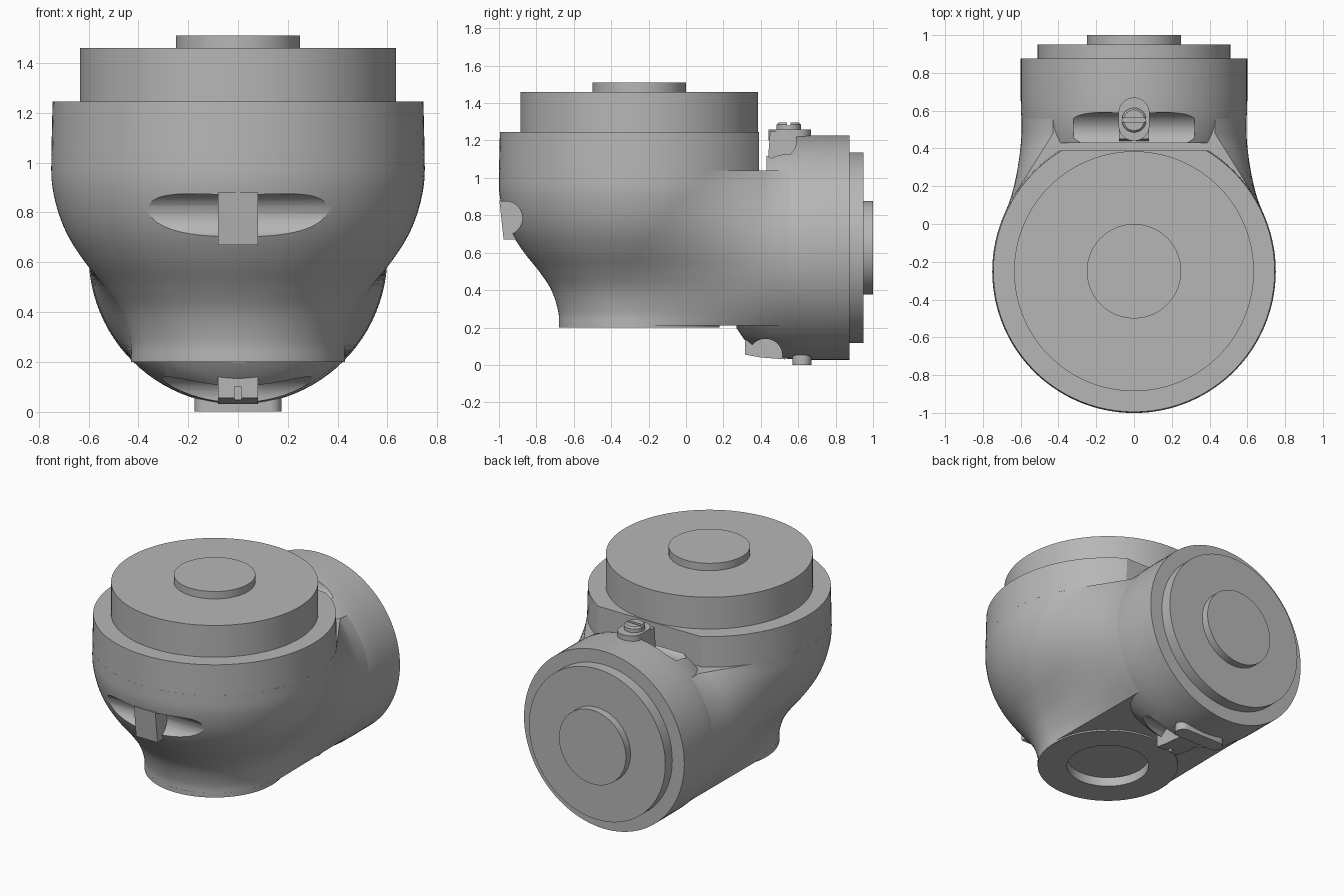
import bpy, bmesh
from math import pi, sin, cos, sqrt, acos, atan2, radians
from mathutils import Matrix, Vector

cube = bpy.data.objects.get("Cube")
if cube:
    bpy.data.objects.remove(cube, do_unlink=True)

grey = bpy.data.materials.new("casting grey")
grey.use_nodes = True
grey.diffuse_color = (0.47, 0.47, 0.47, 1)
grey.node_tree.nodes["Principled BSDF"].inputs["Base Color"].default_value = (0.47, 0.47, 0.47, 1)

AXIS_Y = -0.25   # vertical axis of the main housing
AXIS_Z = 0.627   # horizontal axis of the rear housing
UPRIGHT = Matrix.Translation((0, AXIS_Y, 0))
REARWARD = Matrix.Translation((0, 0, AXIS_Z)) @ Matrix.Rotation(-pi / 2, 4, 'X')


def loft(name, rings, matrix=None):
    """Skin a list of equal closed rings and cap both ends."""
    bm = bmesh.new()
    loops = [[bm.verts.new(p) for p in ring] for ring in rings]
    n = len(loops[0])
    for a, b in zip(loops, loops[1:]):
        for i in range(n):
            j = (i + 1) % n
            bm.faces.new((a[i], a[j], b[j], b[i]))
    bm.faces.new(loops[0][::-1])
    bm.faces.new(loops[-1])
    if matrix:
        bm.transform(matrix)
    bmesh.ops.recalc_face_normals(bm, faces=bm.faces)
    mesh = bpy.data.meshes.new(name)
    bm.to_mesh(mesh)
    bm.free()
    mesh.materials.append(grey)
    ob = bpy.data.objects.new(name, mesh)
    bpy.context.collection.objects.link(ob)
    return ob


def lathe(name, profile, matrix, sides=96):
    """Turn (height, radius) pairs about the local z axis."""
    turns = [2 * pi * i / sides for i in range(sides)]
    return loft(name, [[(r * cos(t), r * sin(t), h) for t in turns] for h, r in profile], matrix)


def prism(name, outline, half_width):
    """Extrude a (y, z) outline across x."""
    return loft(name, [[(x, y, z) for y, z in outline] for x in (-half_width, half_width)])


def box(name, low, high):
    (x0, y0, z0), (x1, y1, z1) = low, high
    return loft(name, [[(x0, y0, z), (x1, y0, z), (x1, y1, z), (x0, y1, z)] for z in (z0, z1)])


def rod(name, y, z, radius, half_width):
    arc = [2 * pi * i / 48 for i in range(48)]
    return prism(name, [(y + radius * cos(t), z + radius * sin(t)) for t in arc], half_width)


def slab(name, center_y, half_x, half_y, z0, z1):
    """Plate with rounded ends along its longer direction."""
    r = min(half_x, half_y)
    pts = []
    for i in range(32):
        t = 2 * pi * (i + 0.5) / 32
        dx = (half_x - r) * (1 if cos(t) > 0 else -1)
        dy = (half_y - r) * (1 if sin(t) > 0 else -1)
        pts.append((dx + r * cos(t), center_y + dy + r * sin(t)))
    return loft(name, [[(x, y, z) for x, y in pts] for z in (z0, z1)])


def cut(target, cutter):
    mod = target.modifiers.new("cut", 'BOOLEAN')
    mod.operation = 'DIFFERENCE'
    mod.solver = 'EXACT'
    mod.object = cutter
    bpy.context.view_layer.objects.active = target
    bpy.ops.object.modifier_apply(modifier=mod.name)
    bpy.data.objects.remove(cutter, do_unlink=True)


def eased(keys, z):
    """Smooth (Catmull-Rom) value through (z, r) keys."""
    i = max(k for k in range(len(keys) - 1) if keys[k][0] <= z or k == 0)
    (z0, r0), (z1, r1) = keys[i], keys[i + 1]
    a, b = keys[max(i - 1, 0)], keys[min(i + 2, len(keys) - 1)]
    s, d = (z - z0) / (z1 - z0), z1 - z0
    m0 = (r1 - a[1]) / (z1 - a[0]) * d
    m1 = (b[1] - r0) / (b[0] - z0) * d
    return ((2*s**3 - 3*s*s + 1) * r0 + (s**3 - 2*s*s + s) * m0
            + (3*s*s - 2*s**3) * r1 + (s**3 - s*s) * m1)


# Main housing: flared round body faired by tangents into the rear barrel
FLARE = [(0.2, 0.43), (0.28, 0.432), (0.4, 0.47), (0.5, 0.535), (0.6, 0.615),
         (0.7, 0.68), (0.8, 0.722), (0.92, 0.748), (1.04, 0.75)]


def housing_ring(z):
    r = eased(FLARE, z)
    w = sqrt(0.595 ** 2 - (z - AXIS_Z) ** 2)
    reach = 0.48 - AXIS_Y
    tangent = atan2(reach, w) - acos(r / sqrt(w * w + reach * reach))
    half = []
    for i in range(1, 41):
        t = -pi / 2 + (tangent + pi / 2) * i / 40
        half.append((r * cos(t), AXIS_Y + r * sin(t)))
    tx, ty = half[-1]
    half += [(tx + (w - tx) * k / 6, ty + (0.48 - ty) * k / 6) for k in range(1, 7)]
    half.append((w, 0.6))
    pts = [(0, AXIS_Y - r)] + half + [(-x, y) for x, y in reversed(half)]
    return [(x, y, z) for x, y in pts]


STEPS = 40
housing = loft("main_housing", [housing_ring(0.21 + 0.83 * i / STEPS) for i in range(STEPS + 1)])
cut(housing, rod("front_pocket_cutter", -0.965, 0.785, 0.09, 0.38))
cut(housing, lathe("bore_cutter", [(0.1, 0.25), (0.26, 0.25)], UPRIGHT))

# Mounting flange with its bore
flange = lathe("mounting_flange", [(0.2, 0.43), (0.23, 0.43)], UPRIGHT)
cut(flange, lathe("flange_bore_cutter", [(0.1, 0.25), (0.3, 0.25)], UPRIGHT))

# Upper collar, flattened at the rear, and stepped top cover
collar = lathe("upper_collar", [(1.035, 0.75), (1.245, 0.745)], UPRIGHT)
cut(collar, box("collar_cutter", (-1, 0.39, 0.9), (1, 1, 1.4)))
lathe("top_cover", [(1.23, 0.635), (1.46, 0.635)], UPRIGHT)
lathe("top_hub", [(1.44, 0.25), (1.51, 0.25)], UPRIGHT)

# Rear barrel with pockets above and below
barrel = lathe("rear_barrel", [(0.27, 0.43), (0.31, 0.49), (0.36, 0.53), (0.42, 0.565),
                               (0.5, 0.59), (0.6, 0.599), (0.69, 0.6), (0.875, 0.6)], REARWARD)
cut(barrel, box("ledge_cutter", (-1, 0, 1.04), (1, 0.43, 1.5)))
cut(barrel, rod("top_pocket_cutter", 0.49, 1.2, 0.1, 0.32))
cut(barrel, rod("lower_pocket_cutter", 0.425, 0.05, 0.09, 0.35))
lathe("rear_cover", [(0.86, 0.51), (0.95, 0.51)], REARWARD)
lathe("rear_hub", [(0.93, 0.25), (1.0, 0.25)], REARWARD)

# Clamp lugs
prism("front_lug", [(-0.998, 0.88), (-0.975, 0.67), (-0.9, 0.67), (-0.85, 0.88)], 0.08)
lower_lug = prism("lower_lug", [(0.315, 0.14), (0.315, 0.055), (0.4, 0.04), (0.53, 0.03), (0.53, 0.14)], 0.08)
cut(lower_lug, box("lug_slot_cutter", (-0.015, 0.2, 0.0), (0.015, 0.36, 0.1)))
prism("top_lug", [(0.435, 1.06), (0.45, 1.25), (0.6, 1.25), (0.6, 1.15), (0.5, 1.06)], 0.08)
slab("top_lug_plate", 0.555, 0.082, 0.115, 1.2, 1.26)
slab("lower_key_plate", 0.62, 0.175, 0.05, 0.0, 0.08)

# Slotted clamp screw
screw = lathe("clamp_screw", [(1.24, 0.065), (1.285, 0.065), (1.295, 0.055)],
              Matrix.Translation((0, 0.55, 0)), 32)
cut(screw, box("screw_slot_cutter", (-0.1, 0.54, 1.28), (0.1, 0.56, 1.4)))

# Smooth shading with crisp edges
bpy.ops.object.select_all(action='DESELECT')
for ob in bpy.context.collection.objects:
    if ob.type == 'MESH':
        ob.select_set(True)
        bpy.context.view_layer.objects.active = ob
bpy.ops.object.shade_smooth_by_angle(angle=radians(30))
